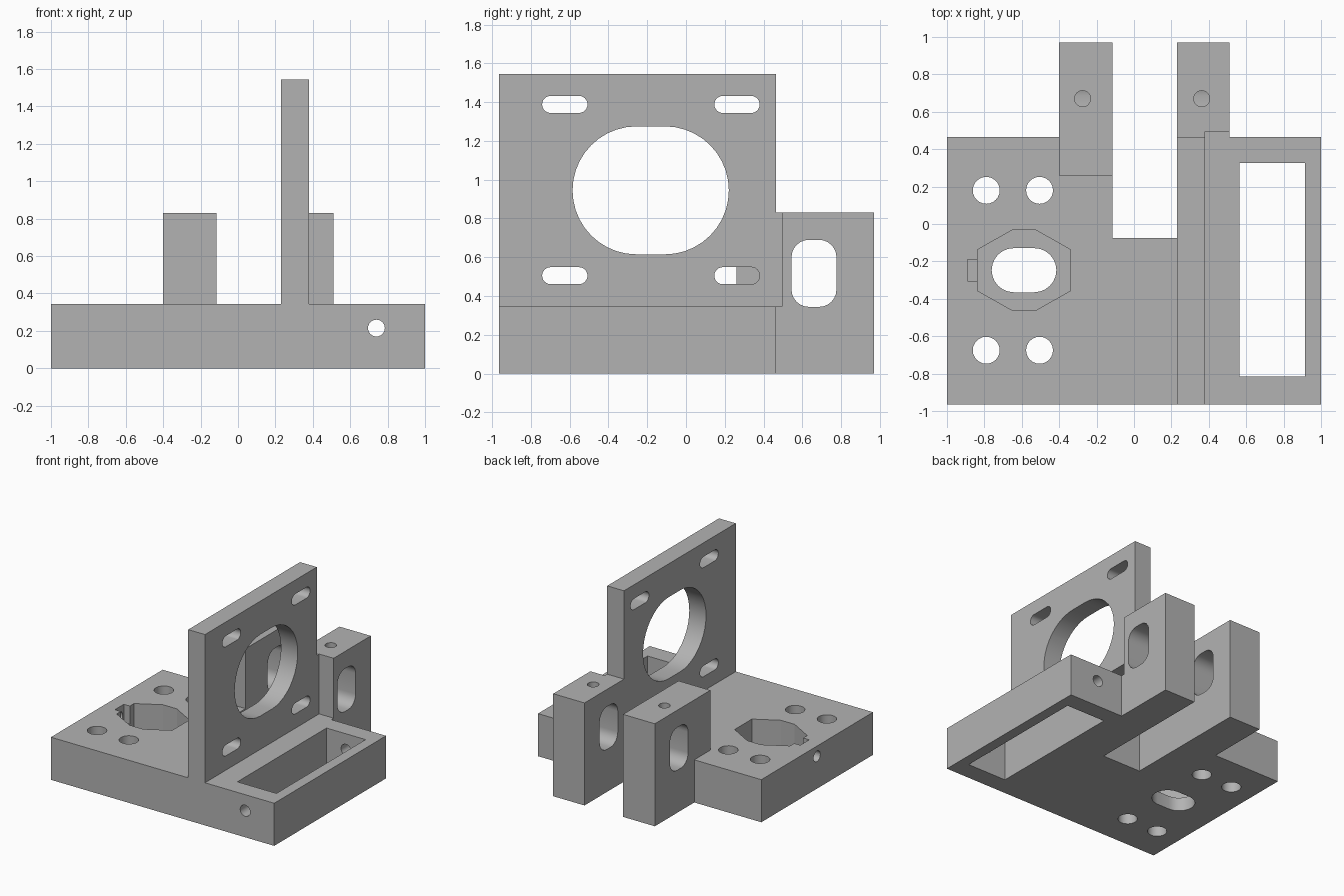
import bpy
import bmesh
from math import cos, sin, pi

cube = bpy.data.objects.get("Cube")
if cube:
    bpy.data.objects.remove(cube, do_unlink=True)

grey = bpy.data.materials.new("plain grey")
grey.use_nodes = True
colour = (0.45, 0.45, 0.45, 1)
grey.diffuse_color = colour
grey.node_tree.nodes["Principled BSDF"].inputs["Base Color"].default_value = colour


def prism(name, outline, axis, low, high):
    """Extrude a 2D outline along an axis."""
    place = {"x": lambda u, v, d: (d, u, v),
             "y": lambda u, v, d: (u, d, v),
             "z": lambda u, v, d: (u, v, d)}[axis]
    bm = bmesh.new()
    ends = [[bm.verts.new(place(u, v, d)) for u, v in outline] for d in (low, high)]
    for ring in ends:
        bm.faces.new(ring)
    n = len(outline)
    for i in range(n):
        j = (i + 1) % n
        bm.faces.new((ends[0][i], ends[0][j], ends[1][j], ends[1][i]))
    bmesh.ops.recalc_face_normals(bm, faces=bm.faces[:])
    mesh = bpy.data.meshes.new(name)
    bm.to_mesh(mesh)
    bm.free()
    mesh.materials.append(grey)
    obj = bpy.data.objects.new(name, mesh)
    bpy.context.collection.objects.link(obj)
    return obj


def rect(u0, u1, v0, v1):
    return [(u0, v0), (u1, v0), (u1, v1), (u0, v1)]


def rounded(u, v, radius, du=0, dv=0, steps=6):
    """Circle stretched by du and dv: a hole, slot or rounded rectangle."""
    points = []
    for q, (su, sv) in enumerate(((1, 1), (-1, 1), (-1, -1), (1, -1))):
        for k in range(steps + 1):
            a = (q + k / steps) * pi / 2
            p = (u + su * du + radius * cos(a), v + sv * dv + radius * sin(a))
            if not points or abs(p[0] - points[-1][0]) + abs(p[1] - points[-1][1]) > 1e-5:
                points.append(p)
    if abs(points[0][0] - points[-1][0]) + abs(points[0][1] - points[-1][1]) < 1e-5:
        points.pop()
    return points


def combine(target, tool, operation):
    mod = target.modifiers.new(operation.lower(), "BOOLEAN")
    mod.operation = operation
    mod.solver = "EXACT"
    mod.object = tool
    bpy.context.view_layer.objects.active = target
    bpy.ops.object.modifier_apply(modifier=mod.name)
    bpy.data.objects.remove(tool, do_unlink=True)


def cut(target, outline, axis, low, high):
    combine(target, prism("cutter", outline, axis, low, high), "DIFFERENCE")


TOP, LUG_TOP, FRONT, BACK, END = 0.345, 0.83, -0.965, 0.465, 0.97

# Base plate with belt notch, plus the footprint of both rear lugs
body = prism("motor_mount", [
    (-1, FRONT), (1, FRONT), (1, BACK), (0.51, BACK), (0.51, END), (0.23, END),
    (0.23, -0.075), (-0.115, -0.075), (-0.115, END), (-0.4, END), (-0.4, BACK),
    (-1, BACK)], "z", 0, TOP)

# Upright motor wall
wall = prism("motor_wall", rect(FRONT, BACK, 0.2, 1.545), "x", 0.23, 0.38)
cut(wall, rounded(-0.182, 0.945, 0.33, du=0.073, steps=10), "x", 0, 1)
for y in (-0.625, 0.263):
    for z in (0.505, 1.388):
        cut(wall, rounded(y, z, 0.044, du=0.073), "x", 0, 1)

# Rear lugs, the left one relieved beside the motor
right_lug = prism("right_lug", rect(0.26, END, 0.1, LUG_TOP), "x", -0.4, -0.115)
left_lug = prism("left_lug", [
    (0.23, BACK), (0.38, BACK), (0.38, 0.495), (0.51, 0.495), (0.51, END), (0.23, END)],
    "z", 0.1, LUG_TOP)
for part in (wall, right_lug, left_lug):
    combine(body, part, "UNION")

# Rod slot through both lugs and a set-screw hole down into each
cut(body, rounded(0.66, 0.517, 0.09, du=0.026, dv=0.083), "x", -0.6, 0.7)
for x in (-0.275, 0.362):
    cut(body, rounded(x, 0.67, 0.043), "z", 0.55, 1)

# Belt window and the tensioner hole running front to back
cut(body, rect(0.565, 0.915, -0.815, 0.325), "z", -0.1, 0.5)
cut(body, rounded(0.74, 0.215, 0.045), "y", -1.2, 0.7)

# Four mounting holes
for x in (-0.79, -0.505):
    for y in (-0.675, 0.18):
        cut(body, rounded(x, y, 0.072), "z", -0.1, 0.5)

# Central slot under a stretched hexagonal pocket
cx, cy = -0.588, -0.247
cut(body, rounded(cx, cy, 0.118, du=0.055), "z", -0.1, 0.5)
half = [(0.248, -0.11), (0.248, 0.11), (0.062, 0.215)]
hexagon = half + [(-0.062, 0.215)] + [(-u, -v) for u, v in half] + [(0.062, -0.215)]
cut(body, [(cx + u, cy + v) for u, v in hexagon], "z", 0.11, 0.5)

# Side set screw with its nut trap
cut(body, rect(-0.89, -0.82, cy - 0.057, cy + 0.057), "z", 0.2, 0.5)
cut(body, rounded(cy, 0.262, 0.043), "x", -1.2, -0.7)

# Crisp edges with smooth bores
for obj in bpy.context.selected_objects:
    obj.select_set(False)
body.select_set(True)
bpy.context.view_layer.objects.active = body
bpy.ops.object.shade_smooth_by_angle(angle=0.45)
